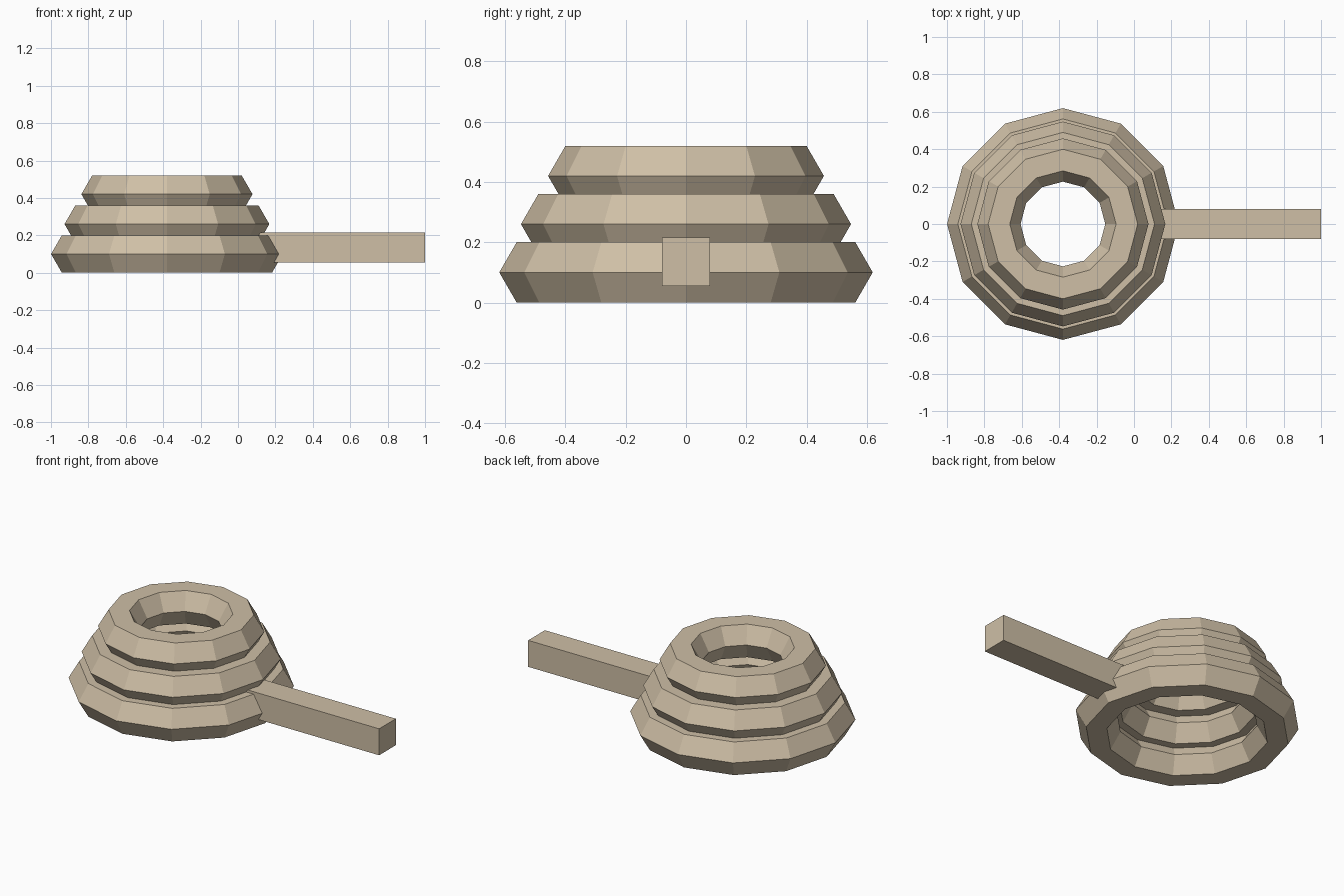
import bpy

if "Cube" in bpy.data.objects:
    bpy.data.objects.remove(bpy.data.objects["Cube"])

# tan rope colour
rope = bpy.data.materials.new("rope_tan")
rope.diffuse_color = (0.62, 0.52, 0.38, 1)
rope.use_nodes = True
rope.node_tree.nodes["Principled BSDF"].inputs["Base Color"].default_value = rope.diffuse_color

CX = -0.38       # centre of the coil
MINOR = 0.1155   # rope radius

# three stacked coils, narrowing upwards
for i, radius in enumerate((0.504, 0.432, 0.342)):
    bpy.ops.mesh.primitive_torus_add(
        major_segments=12, minor_segments=6,
        major_radius=radius, minor_radius=MINOR,
        location=(CX, 0, 0.10 + 0.16 * i))
    coil = bpy.context.object
    coil.name = f"rope_coil_{i + 1}"
    coil.data.materials.append(rope)

# loose rope end, square in section, running out along +x
x0, x1 = 0.02, 1.0
bpy.ops.mesh.primitive_cube_add(size=1, location=((x0 + x1) / 2, 0, 0.135))
tail = bpy.context.object
tail.name = "rope_tail"
tail.scale = (x1 - x0, 0.16, 0.16)
bpy.ops.object.transform_apply(location=False, rotation=False, scale=True)
tail.data.materials.append(rope)
